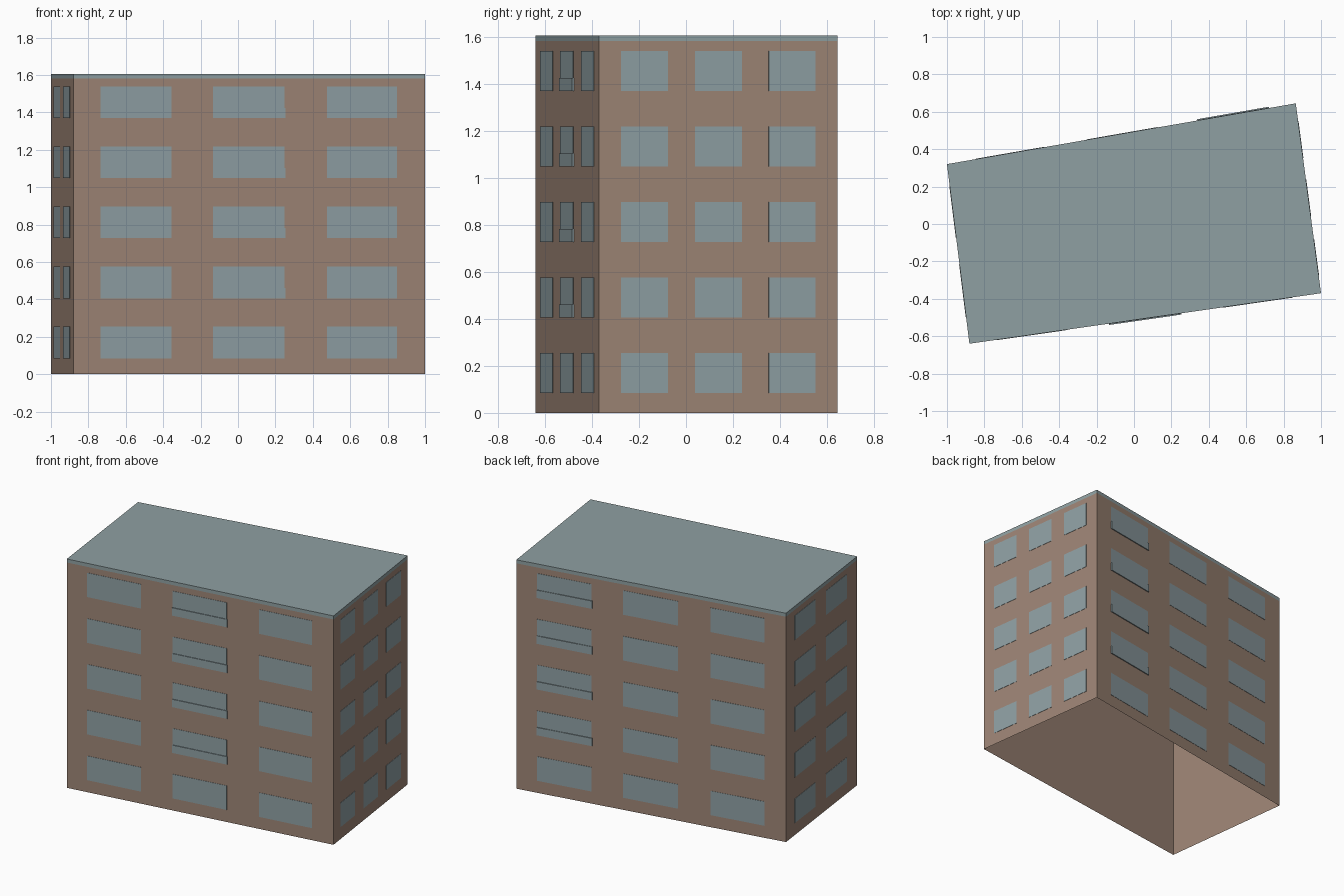
import bpy
import bmesh
from mathutils import Vector

cube = bpy.data.objects.get("Cube")
if cube:
    bpy.data.objects.remove(cube, do_unlink=True)


def material(name, colour):
    mat = bpy.data.materials.new(name)
    mat.use_nodes = True
    mat.diffuse_color = (*colour, 1)
    mat.node_tree.nodes["Principled BSDF"].inputs["Base Color"].default_value = (*colour, 1)
    return mat


BRICK = material("brown brick", (0.34, 0.235, 0.18))
GLASS = material("blue grey glass", (0.275, 0.35, 0.37))
ROOF = material("grey green roof", (0.275, 0.35, 0.36))

# Skewed footprint, counter-clockwise from the front corner
CORNERS = [Vector(c) for c in ((-0.88, -0.64), (1.0, -0.37), (0.865, 0.645), (-1.0, 0.32))]
EAVES, TOP = 1.58, 1.605
STOREY, SILL, WINDOW_HEIGHT = 0.321, 0.085, 0.17


def make_object(name, bm, mat):
    mesh = bpy.data.meshes.new(name)
    bm.to_mesh(mesh)
    bm.free()
    mesh.materials.append(mat)
    obj = bpy.data.objects.new(name, mesh)
    bpy.context.collection.objects.link(obj)
    return obj


def prism(name, z0, z1, mat, capped):
    """Walls around the footprint, open below, optionally closed on top."""
    bm = bmesh.new()
    low = [bm.verts.new((c.x, c.y, z0)) for c in CORNERS]
    high = [bm.verts.new((c.x, c.y, z1)) for c in CORNERS]
    for i in range(4):
        j = (i + 1) % 4
        bm.faces.new((low[i], low[j], high[j], high[i]))
    if capped:
        bm.faces.new(high)
    return make_object(name, bm, mat)


def add_plate(bm, side, u0, u1, z0, z1, depth):
    """Thin plate on a wall, placed by fractions along that wall."""
    a, b = CORNERS[side], CORNERS[(side + 1) % 4]
    along = (b - a).normalized()
    out = Vector((along.y, -along.x)) * depth
    p, q = a.lerp(b, u0), a.lerp(b, u1)
    inner = [bm.verts.new((v.x, v.y, z)) for v, z in ((p, z0), (q, z0), (q, z1), (p, z1))]
    outer = [bm.verts.new(v.co + Vector((out.x, out.y, 0))) for v in inner]
    bm.faces.new(outer)
    for i in range(4):
        j = (i + 1) % 4
        bm.faces.new((inner[i], inner[j], outer[j], outer[i]))


prism("brick_walls", 0, EAVES, BRICK, False)
prism("flat_roof", EAVES, TOP, ROOF, True)

# Window columns on each wall, and the column that carries low railings
LONG = [(0.077, 0.279), (0.397, 0.6), (0.721, 0.92)]
SHORT = [(0.093, 0.289), (0.402, 0.598), (0.711, 0.907)]
PAIR = [(0.12, 0.41), (0.56, 0.85)]
WALLS = [("front", LONG, 1), ("right", SHORT, None),
         ("back", LONG, 0), ("left", PAIR, None)]

for side, (label, columns, rail_column) in enumerate(WALLS):
    windows, rails = bmesh.new(), bmesh.new()
    for floor in range(5):
        z = SILL + floor * STOREY
        for column, (u0, u1) in enumerate(columns):
            add_plate(windows, side, u0, u1, z, z + WINDOW_HEIGHT, 0.002)
            if column == rail_column and floor > 0:
                add_plate(rails, side, u0, u1 + 0.003, z, z + 0.055, 0.007)
    make_object(label + "_windows", windows, GLASS)
    if rail_column is not None:
        make_object(label + "_window_rails", rails, GLASS)
    else:
        rails.free()
